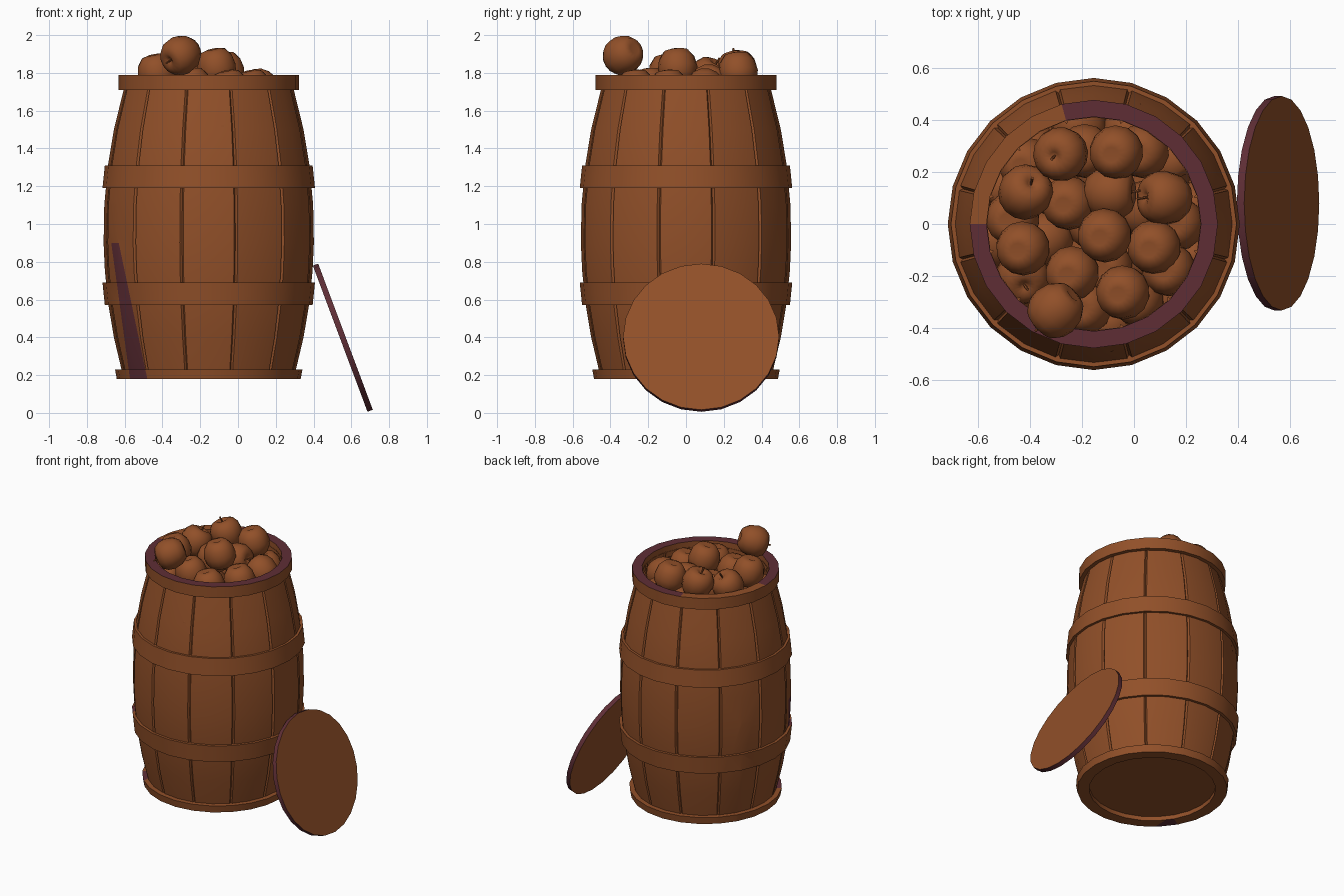
import bpy, bmesh, math, random
from mathutils import Vector, Matrix

if "Cube" in bpy.data.objects:
    bpy.data.objects.remove(bpy.data.objects["Cube"])

random.seed(4)
CX = -0.155          # barrel axis


def material(name, rgb):
    m = bpy.data.materials.new(name)
    m.diffuse_color = (*rgb, 1)
    m.use_nodes = True
    m.node_tree.nodes["Principled BSDF"].inputs["Base Color"].default_value = m.diffuse_color
    return m


WOOD = material("warm_brown", (0.285, 0.080, 0.022))
PLUM = material("dark_plum", (0.113, 0.027, 0.036))


def finish(bm, name, loc=(0, 0, 0), angle=30):
    bmesh.ops.recalc_face_normals(bm, faces=bm.faces)
    me = bpy.data.meshes.new(name)
    bm.to_mesh(me)
    bm.free()
    me.materials.append(WOOD)
    me.materials.append(PLUM)
    ob = bpy.data.objects.new(name, me)
    ob.location = loc
    bpy.context.collection.objects.link(ob)
    bpy.ops.object.select_all(action='DESELECT')
    bpy.context.view_layer.objects.active = ob
    ob.select_set(True)
    bpy.ops.object.shade_smooth_by_angle(angle=math.radians(angle))
    return ob


def lathe(profile, columns, closed=True):
    """Spin (r, z) points; columns are (degrees, groove depth)."""
    bm = bmesh.new()
    rings = []
    for deg, depth in columns:
        a = math.radians(deg)
        rings.append([bm.verts.new(((r - depth) * math.cos(a), (r - depth) * math.sin(a), z))
                      for r, z in profile])
    n = len(profile)
    for i, ring in enumerate(rings):
        nxt = rings[(i + 1) % len(rings)]
        for j in range(n if closed else n - 1):
            k = (j + 1) % n
            bm.faces.new((ring[j], nxt[j], nxt[k], ring[k]))
    bmesh.ops.remove_doubles(bm, verts=bm.verts, dist=1e-5)
    return bm


def stain(bm):
    """Slanted plum streak on the lower front left."""
    left = (Vector((-0.572 - CX, 0, 0.18)), Vector((-0.667 - CX, 0, 0.87)))
    right = (Vector((-0.48 - CX, 0, 0.18)), Vector((-0.625 - CX, 0, 0.87)))
    normals = []
    for p, q in (left, right):
        d = q - p
        nrm = Vector((d.z, 0, -d.x))
        normals.append((p, nrm))
        bmesh.ops.bisect_plane(bm, geom=bm.verts[:] + bm.edges[:] + bm.faces[:],
                               plane_co=p, plane_no=nrm)
    (pl, nl), (pr, nr) = normals
    for f in bm.faces:
        c = f.calc_center_median()
        if c.y < 0 and c.z < 0.9 and c.xy.length > 0.44 \
                and (c - pl).dot(nl) > 0 and (c - pr).dot(nr) < 0:
            f.material_index = 1


# staves: 12 boards with V grooves between them
def bulge(z):
    return 0.557 - 0.105 * ((z - 0.95) / 0.76) ** 2


columns = []
for i in range(12):
    columns += [(30 * i - 14, 0), (30 * i, 0), (30 * i + 14, 0), (30 * i + 15, 0.012)]
levels = [0.2, 0.4, 0.57, 0.75, 0.9, 1.1, 1.31, 1.5, 1.75]
outer = [(bulge(z), z) for z in levels]
inner = [(bulge(z) - 0.03, z) for z in reversed(levels)]
body = lathe(outer + inner, columns)
stain(body)
finish(body, "barrel_staves", (CX, 0, 0))

# hoops and rims
ROUND = [(15 * i, 0) for i in range(24)]
hoops = {
    "upper_hoop": [(0.52, 1.19), (0.5625, 1.19), (0.55, 1.31), (0.52, 1.31)],
    "lower_hoop": [(0.52, 0.57), (0.55, 0.57), (0.5625, 0.69), (0.52, 0.69)],
    "bottom_rim": [(0.41, 0.18), (0.487, 0.18), (0.496, 0.23), (0.41, 0.23)],
    "top_rim": [(0.413, 1.71), (0.478, 1.71), (0.478, 1.79), (0.413, 1.79)],
}
for name, profile in hoops.items():
    bm = lathe(profile, ROUND)
    if name in ("lower_hoop", "bottom_rim"):
        stain(bm)
    if name == "top_rim":
        for f in bm.faces:          # plum on most of the top face
            c = f.calc_center_median()
            deg = math.degrees(math.atan2(c.y, c.x))
            if c.z > 1.78 and not 105 < deg < 180:
                f.material_index = 1
    finish(bm, name, (CX, 0, 0))

# barrel floor
finish(lathe([(0, 0.21), (0.43, 0.21), (0.43, 0.24), (0, 0.24)], ROUND, False),
       "barrel_floor", (CX, 0, 0))

# leaning lid with plum edge
bm = lathe([(0, -0.015), (0.413, -0.015), (0.413, 0.015), (0, 0.015)], ROUND, False)
for f in bm.faces:
    c = f.calc_center_median()
    if c.xy.length > 0.38:
        f.material_index = 1
lid = finish(bm, "lid", (0.555, 0.08, 0.398))
lid.rotation_euler = (0, math.radians(69.5), 0)

# apples: one shared mesh with dimples and stem
bm = lathe([(0, -.078), (.03, -.093), (.065, -.084), (.094, -.045), (.105, .008),
            (.098, .05), (.076, .083), (.042, .097), (.016, .086), (0, .072)],
           [(360 / 14 * i, 0) for i in range(14)], False)
bmesh.ops.create_cone(bm, cap_ends=True, segments=6, radius1=0.004, radius2=0.006, depth=0.055,
                      matrix=Matrix.Translation((0.004, 0, 0.095)) @ Matrix.Rotation(0.2, 4, 'Y'))
first = finish(bm, "apple", angle=50)

DOWN = (0.2, 0.1, -1)
placed = [  # position, stem direction
    ((-0.30, -0.33, 1.895), (-0.70, -0.62, -0.35)),
    ((-0.28, 0.27, 1.815), (-0.35, -0.1, 1)),
    ((-0.07, 0.275, 1.815), DOWN),
    ((-0.42, 0.12, 1.775), (0.35, 0.5, 1)),
    ((-0.43, -0.095, 1.805), DOWN),
    ((-0.115, -0.045, 1.835), DOWN),
    ((0.12, 0.10, 1.715), (-0.9, 0.05, 0.5)),
    ((0.075, -0.09, 1.72), DOWN),
    ((-0.255, 0.08, 1.72), DOWN),
    ((-0.095, 0.12, 1.74), (0.9, 0, 0.2)),
    ((-0.24, -0.19, 1.73), DOWN),
    ((-0.045, -0.265, 1.72), DOWN),
    ((0.13, -0.175, 1.64), DOWN),
    ((0.03, 0.28, 1.66), DOWN),
    ((0.165, 0.0, 1.62), DOWN),
    ((-0.19, 0.28, 1.66), DOWN),
    ((-0.42, 0.23, 1.62), DOWN),
    ((-0.47, 0.02, 1.63), DOWN),
    ((-0.43, -0.20, 1.64), (0.1, -0.5, 1)),
    ((-0.19, -0.32, 1.62), DOWN),
    ((0.01, -0.29, 1.60), DOWN),
    ((-0.11, -0.17, 1.60), DOWN),
]
# hidden layer underneath
placed += [((CX, 0, 1.5), DOWN)]
for count, rad in ((6, 0.2), (12, 0.385)):
    for i in range(count):
        a = 2 * math.pi * (i + 0.3) / count
        d = (random.uniform(-1, 1), random.uniform(-1, 1), -0.5)
        placed.append(((CX + rad * math.cos(a), rad * math.sin(a), 1.5), d))
for i, (loc, axis) in enumerate(placed):
    ob = first if i == 0 else bpy.data.objects.new("apple", first.data)
    if i:
        bpy.context.collection.objects.link(ob)
    ob.location = loc
    ob.rotation_euler = Vector(axis).to_track_quat('Z', 'Y').to_euler()
